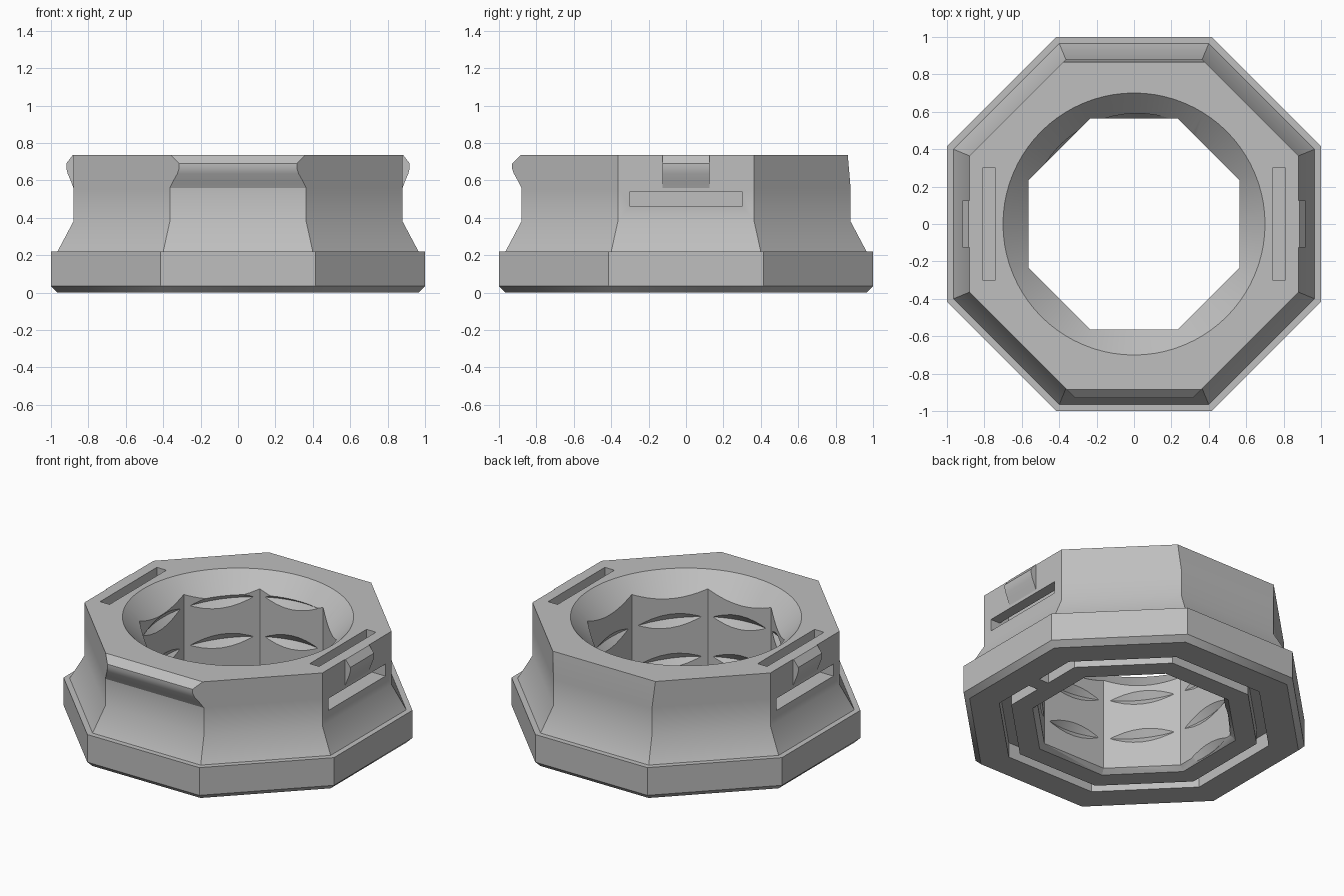
import bpy, bmesh, math
from mathutils import Matrix

if "Cube" in bpy.data.objects:
    bpy.data.objects.remove(bpy.data.objects["Cube"], do_unlink=True)

grey = bpy.data.materials.new("mid grey")
grey.use_nodes = True
grey.diffuse_color = (0.52, 0.52, 0.52, 1)
grey.node_tree.nodes["Principled BSDF"].inputs["Base Color"].default_value = grey.diffuse_color

TOP = 0.735
SIDE = 0.88                      # wall distance from the axis
DIAGONAL = SIDE * math.sqrt(2)   # |x| + |y| on the diagonal walls


def finish(name, bm):
    bmesh.ops.recalc_face_normals(bm, faces=bm.faces)
    mesh = bpy.data.meshes.new(name)
    bm.to_mesh(mesh)
    bm.free()
    mesh.materials.append(grey)
    obj = bpy.data.objects.new(name, mesh)
    bpy.context.collection.objects.link(obj)
    return obj


def skin(name, rings):
    """Bridge equal rings of points and cap both ends."""
    bm = bmesh.new()
    loops = [[bm.verts.new(p) for p in ring] for ring in rings]
    n = len(loops[0])
    for a, b in zip(loops, loops[1:]):
        for i in range(n):
            j = (i + 1) % n
            bm.faces.new((a[i], a[j], b[j], b[i]))
    bm.faces.new(loops[0])
    bm.faces.new(loops[-1])
    return finish(name, bm)


def ring(dist, z, n=8):
    """Polygon ring; dist is measured to the middle of a side."""
    r = dist / math.cos(math.pi / n)
    angles = [(i + 0.5) * math.tau / n for i in range(n)]
    return [(r * math.cos(a), r * math.sin(a), z) for a in angles]


def loft(name, profile, n=8):
    return skin(name, [ring(d, z, n) for d, z in profile])


def box(name, x0, x1, y0, y1, z0, z1):
    return skin(name, [[(x0, y0, z), (x1, y0, z), (x1, y1, z), (x0, y1, z)] for z in (z0, z1)])


def cut(target, cutter):
    mod = target.modifiers.new(cutter.name, "BOOLEAN")
    mod.operation = "DIFFERENCE"
    mod.solver = "EXACT"
    mod.object = cutter
    cutter.hide_render = True
    bpy.context.view_layer.objects.active = target
    bpy.ops.object.modifier_apply(modifier=mod.name)
    bpy.data.objects.remove(cutter, do_unlink=True)


# Octagonal body with a chamfered foot and a waisted wall
body = loft("octagonal_body", [(0.965, 0), (1, 0.035), (1, 0.22), (0.965, 0.22),
                               (SIDE, 0.38), (SIDE, 0.56), (SIDE, TOP)])
# The back wall leans in slightly at the top
for v in body.data.vertices:
    if v.co.z > TOP - 0.01 and v.co.y > 0.8:
        v.co.y = 0.865
        v.co.x = math.copysign(DIAGONAL - v.co.y, v.co.x)

# Octagonal bore, funnel mouth and flared lower rim
cut(body, loft("bore", [(0.565, -0.1), (0.565, 0.9)]))
cut(body, loft("funnel", [(0.48, 0.51), (0.70, TOP), (0.75, 0.786)], 96))
cut(body, loft("lower_flare", [(0.62, -0.025), (0.53, 0.065)]))

# Shallow spiral groove cutting into the flat bore walls
PITCH = 0.265
steps = 64
sections = []
for i in range(int(steps * 3.4)):
    turn = i / steps
    a = math.radians(135) - turn * math.tau
    z = 0.05 - PITCH * 0.5 + PITCH * (turn + 0.5 - 0.5)
    sections.append([(r * math.cos(a), r * math.sin(a), z + dz)
                     for r, dz in ((0.535, -0.088), (0.598, 0), (0.535, 0.088))])
# Start half a turn early so the groove runs out through the lower rim
spiral = skin("spiral_groove", sections)
spiral.data.transform(Matrix.Rotation(math.pi, 4, "Z"))
cut(body, spiral)

# Octagonal channel in the underside
channel = loft("channel", [(0.79, -0.05), (0.79, 0.1)])
cut(channel, loft("channel_core", [(0.72, -0.1), (0.72, 0.2)]))
cut(channel, box("channel_gap", 0.6, 0.9, -0.05, 0.05, -0.1, 0.2))
cut(body, channel)

# Strap slots on both sides, turning from the wall up to the top
for s in (-1, 1):
    lo, hi = sorted((s * 0.74, s * 0.81))
    cut(body, box("top_slot", lo, hi, -0.3, 0.3, 0.46, 0.9))
    lo, hi = sorted((s * 0.745, s * 1.1))
    cut(body, box("side_slot", lo, hi, -0.3, 0.3, 0.46, 0.54))


# Rounded lips along the top of the wall
def lip(name, angle, half_width, reach):
    shape = [(0, 0.56), (0.35, 0.595), (0.8, 0.635), (1, 0.665),
             (1, 0.69), (0.1, TOP), (0, TOP)]
    pts = [(SIDE + d * reach, z) for d, z in shape]
    ends = [[(s * half_width(d), -d, z) for d, z in pts] for s in (-1, 1)]
    obj = skin(name, ends)
    obj.data.transform(Matrix.Rotation(math.radians(angle), 4, "Z"))
    return obj


parts = [body,
         lip("front_lip", 0, lambda d: DIAGONAL - d, 0.05),
         lip("left_catch", 90, lambda d: 0.125, 0.038),
         lip("right_catch", -90, lambda d: 0.125, 0.038)]

# Smooth shading with sharp corners
bpy.ops.object.select_all(action="DESELECT")
for p in parts:
    p.select_set(True)
bpy.context.view_layer.objects.active = body
bpy.ops.object.shade_smooth_by_angle(angle=math.radians(32))
